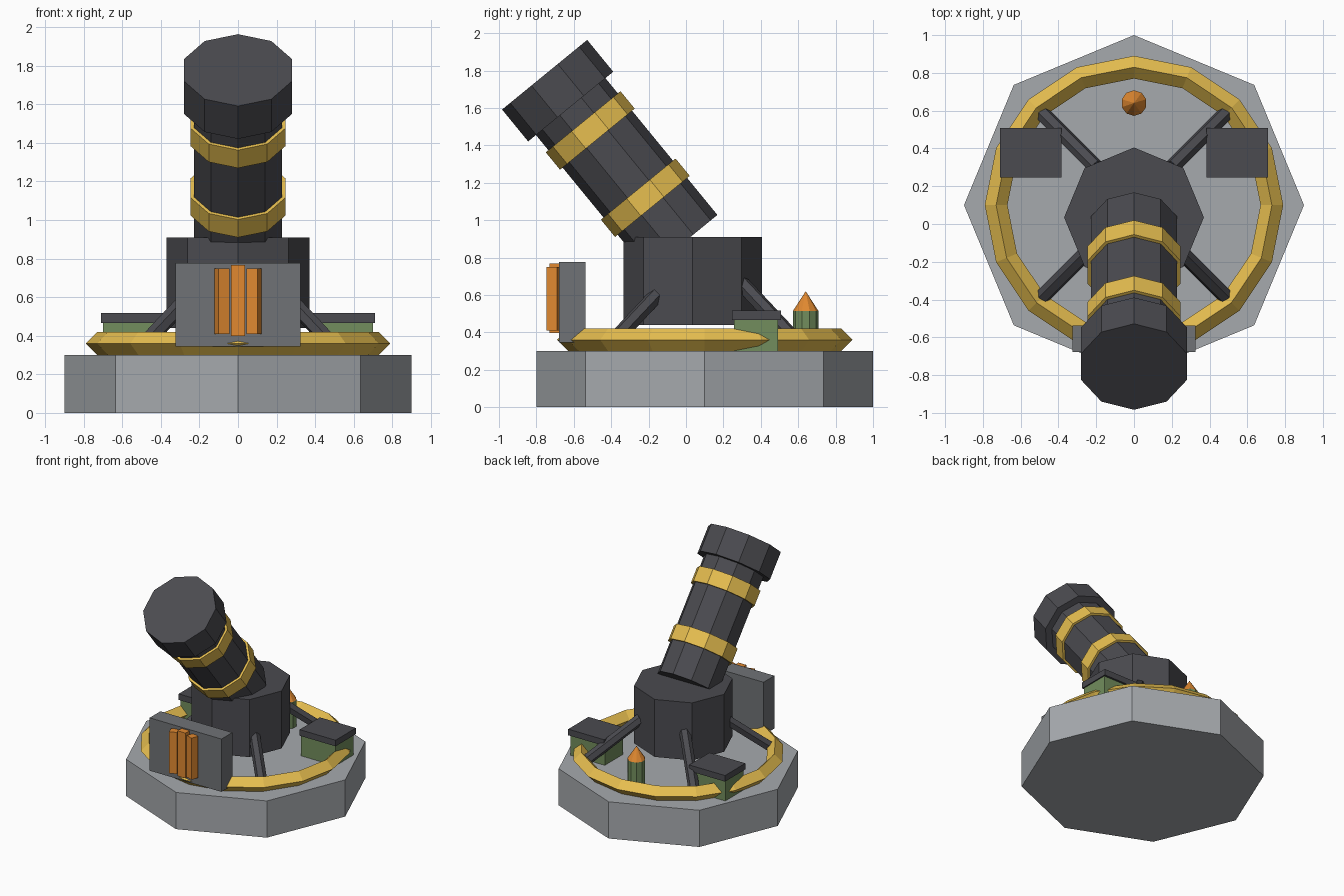
import bpy, bmesh, math
from mathutils import Vector, Matrix

if "Cube" in bpy.data.objects:
    bpy.data.objects.remove(bpy.data.objects["Cube"])


def material(name, rgb):
    m = bpy.data.materials.new(name)
    m.diffuse_color = (*rgb, 1)
    m.use_nodes = True
    m.node_tree.nodes["Principled BSDF"].inputs["Base Color"].default_value = m.diffuse_color
    return m


DARK = material("dark_iron", (0.07, 0.07, 0.08))
STEEL = material("plate_grey", (0.16, 0.17, 0.18))
STONE = material("pale_stone", (0.38, 0.40, 0.42))
GOLD = material("yellow_trim", (0.80, 0.52, 0.08))
GREEN = material("ammo_green", (0.17, 0.27, 0.11))
ORANGE = material("orange", (0.75, 0.25, 0.03))


def finish(bm, name, mat, matrix):
    mesh = bpy.data.meshes.new(name)
    bm.transform(matrix)
    bm.to_mesh(mesh)
    bm.free()
    mesh.materials.append(mat)
    ob = bpy.data.objects.new(name, mesh)
    bpy.context.collection.objects.link(ob)
    return ob


def prism(name, a, b, r, sides, mat, r2=None):
    """Flat-sided cylinder or cone from point a to point b."""
    a, b = Vector(a), Vector(b)
    d = b - a
    bm = bmesh.new()
    bmesh.ops.create_cone(bm, cap_ends=True, segments=sides, radius1=r,
                          radius2=r if r2 is None else r2, depth=d.length)
    rot = Vector((0, 0, 1)).rotation_difference(d).to_matrix().to_4x4()
    return finish(bm, name, mat, Matrix.Translation((a + b) / 2) @ rot)


def box(name, center, size, mat, turn=0):
    bm = bmesh.new()
    bmesh.ops.create_cube(bm, size=1)
    return finish(bm, name, mat, Matrix.Translation(center)
                  @ Matrix.Rotation(math.radians(turn), 4, 'Z')
                  @ Matrix.Diagonal((*size, 1)))


CY = 0.1  # centre of the platform

# Octagonal platform and turret drum
prism("platform", (0, CY, 0), (0, CY, 0.30), 0.90, 8, STONE)
prism("turret_drum", (0, 0.035, 0.44), (0, 0.035, 0.91), 0.37, 8, DARK)

# Turntable ring with diamond section
bpy.ops.mesh.primitive_torus_add(major_segments=16, minor_segments=4,
                                 major_radius=0.73, minor_radius=0.06,
                                 location=(0, CY, 0.36))
ring = bpy.context.object
ring.name = "turntable_ring"
ring.data.materials.append(GOLD)
for p in ring.data.polygons:
    p.use_smooth = False

# Diagonal struts holding the drum
for sx in (-1, 1):
    for sy in (-1, 1):
        prism("strut", (sx * 0.51, CY + sy * 0.51, 0.33),
              (sx * 0.2, CY + sy * 0.2, 0.66), 0.042, 6, DARK)

# Tilted barrel, bands and muzzle along one axis
TILT = math.radians(39.3)
base = Vector((0, -0.018, 0.876))
axis = Vector((0, -math.sin(TILT), math.cos(TILT)))


def on_axis(name, start, end, r, mat):
    prism(name, base + axis * start, base + axis * end, r, 10, mat)


on_axis("barrel", 0, 1.0, 0.24, DARK)
on_axis("lower_band", 0.255, 0.375, 0.258, GOLD)
on_axis("upper_band", 0.72, 0.84, 0.258, GOLD)
on_axis("muzzle", 0.945, 1.165, 0.294, DARK)

# Front shield with three orange bars
box("front_shield", (0, -0.608, 0.561), (0.65, 0.14, 0.432), STEEL)
box("middle_bar", (0, -0.70, 0.583), (0.072, 0.06, 0.37), ORANGE)
for s in (-1, 1):
    box("side_bar", (s * 0.083, -0.708, 0.58), (0.06, 0.06, 0.34), ORANGE, -s * 20)

# Ammunition crates with lids
for s in (-1, 1):
    box("crate", (s * 0.545, 0.375, 0.385), (0.31, 0.235, 0.17), GREEN)
    box("crate_lid", (s * 0.547, 0.378, 0.492), (0.325, 0.262, 0.05), DARK)

# Standing shell
prism("shell_body", (0, 0.64, 0.30), (0, 0.64, 0.515), 0.068, 10, GREEN)
prism("shell_tip", (0, 0.64, 0.515), (0, 0.64, 0.62), 0.068, 10, ORANGE, 0)
